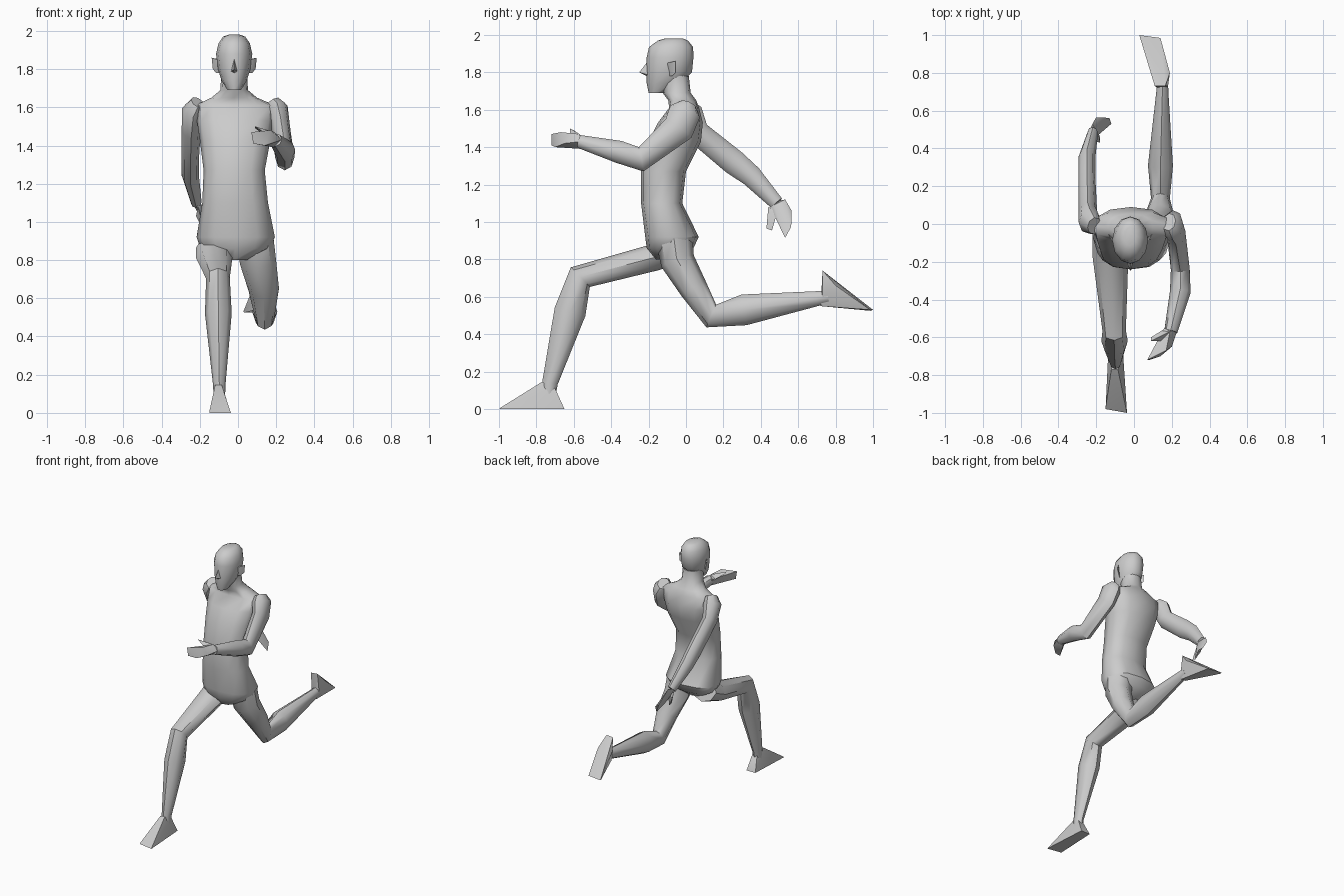
import bpy, bmesh, math
from mathutils import Vector


def finish(name, bm):
    bmesh.ops.recalc_face_normals(bm, faces=bm.faces[:])
    me = bpy.data.meshes.new(name)
    bm.to_mesh(me)
    bm.free()
    ob = bpy.data.objects.new(name, me)
    bpy.context.collection.objects.link(ob)
    return ob


def loft(name, rings, n=8, level=False, power=1.0):
    """Skin rings (x, y, z, half width, half depth); level keeps rings flat."""
    bm = bmesh.new()
    pts = [Vector(r[:3]) for r in rings]
    loops = []
    for i, r in enumerate(rings):
        t = Vector((0, 0, 1))
        if not level:
            t = Vector()
            if i > 0:
                t += (pts[i] - pts[i - 1]).normalized()
            if i < len(pts) - 1:
                t += (pts[i + 1] - pts[i]).normalized()
            t.normalize()
        side = Vector((1, 0, 0))
        side = (side - t * side.dot(t)).normalized()
        up = t.cross(side)
        loop = []
        for k in range(n):
            a = 2 * math.pi * k / n
            c, s = math.cos(a), math.sin(a)
            c = math.copysign(abs(c) ** power, c)
            s = math.copysign(abs(s) ** power, s)
            loop.append(bm.verts.new(pts[i] + side * c * r[3] + up * s * r[4]))
        loops.append(loop)
    for a, b in zip(loops, loops[1:]):
        for k in range(n):
            j = (k + 1) % n
            bm.faces.new((a[k], a[j], b[j], b[k]))
    bm.faces.new(loops[0])
    bm.faces.new(loops[-1])
    return finish(name, bm)


def hull(name, points):
    bm = bmesh.new()
    for p in points:
        bm.verts.new(p)
    res = bmesh.ops.convex_hull(bm, input=bm.verts[:])
    loose = [v for v in bm.verts if not v.link_faces]
    bmesh.ops.delete(bm, geom=loose, context='VERTS')
    return finish(name, bm)


# torso and neck
loft("torso", [
    (-.02, -.10, .80, .07, .06),
    (-.015, -.085, .86, .18, .125),
    (-.012, -.075, .92, .205, .143),
    (-.015, -.13, 1.10, .172, .11),
    (-.02, -.12, 1.27, .16, .12),
    (-.015, -.06, 1.43, .185, .14),
    (-.015, -.03, 1.53, .20, .12),
    (-.015, -.01, 1.61, .21, .08),
    (-.02, -.02, 1.65, .12, .075),
    (-.02, -.05, 1.69, .072, .075),
    (-.02, -.06, 1.78, .068, .075)], n=12, level=True, power=.85)

# head
loft("head", [
    (-.02, -.155, 1.69, .035, .045),
    (-.02, -.12, 1.74, .066, .09),
    (-.02, -.09, 1.80, .085, .122),
    (-.02, -.085, 1.88, .095, .125),
    (-.02, -.08, 1.935, .082, .118),
    (-.02, -.07, 1.97, .058, .08),
    (-.02, -.065, 1.98, .03, .05)], n=12, level=True)

# nose and ears
hull("nose", [(-.04, -.195, 1.785), (0, -.195, 1.785), (-.02, -.25, 1.80),
              (-.02, -.20, 1.865), (-.02, -.20, 1.775)])
for s, side in ((-1, "right"), (1, "left")):
    hull(side + "_ear", [(-.02 + s * x, y, z) for x, y, z in (
        (.075, -.10, 1.85), (.075, -.09, 1.78), (.095, -.075, 1.78),
        (.118, -.055, 1.86), (.112, -.055, 1.80), (.09, -.10, 1.85))])

# leading leg
loft("front_leg", [
    (-.115, -.06, .86, .105, .085),
    (-.125, -.17, .81, .095, .072),
    (-.105, -.565, .705, .062, .073),
    (-.103, -.62, .52, .07, .085),
    (-.098, -.727, .14, .032, .042),
    (-.098, -.735, .06, .03, .035)])
hull("front_foot", [
    (-.15, -.98, 0), (-.037, -1.0, 0), (-.135, -.65, 0), (-.06, -.65, 0),
    (-.15, -.97, .008), (-.04, -.99, .008),
    (-.12, -.77, .145), (-.085, -.77, .145), (-.115, -.70, .11), (-.075, -.70, .11)])

# trailing leg
loft("back_leg", [
    (.085, -.065, .92, .10, .10),
    (.105, -.045, .79, .095, .092),
    (.135, .04, .645, .08, .076),
    (.14, .135, .497, .05, .066),
    (.14, .31, .53, .066, .083),
    (.15, .70, .59, .032, .04),
    (.15, .76, .60, .03, .035)])
hull("back_foot", [
    (.028, 1.0, .53), (.14, .985, .53), (.035, .985, .525),
    (.11, .73, .735), (.165, .73, .74), (.19, .80, .66), (.18, .73, .60),
    (.13, .72, .55), (.165, .72, .55), (.115, .73, .63)])

# left arm, swung forward
loft("left_arm", [
    (.185, .01, 1.625, .04, .05),
    (.205, -.005, 1.59, .058, .085),
    (.222, -.04, 1.50, .05, .085),
    (.245, -.24, 1.335, .05, .066),
    (.245, -.36, 1.375, .055, .06),
    (.195, -.57, 1.43, .035, .035)])
hull("left_hand", [
    (.23, -.56, 1.43), (.16, -.55, 1.45), (.19, -.55, 1.39), (.19, -.57, 1.47),
    (.20, -.65, 1.42), (.17, -.67, 1.48), (.14, -.70, 1.40),
    (.07, -.72, 1.47), (.08, -.72, 1.41), (.15, -.64, 1.40)])
hull("left_thumb", [
    (.19, -.57, 1.47), (.17, -.55, 1.43), (.15, -.62, 1.46), (.09, -.62, 1.50), (.09, -.60, 1.49)])

# right arm, swung back
loft("right_arm", [
    (-.21, -.01, 1.625, .04, .05),
    (-.235, .015, 1.58, .06, .075),
    (-.245, .06, 1.48, .05, .065),
    (-.25, .255, 1.32, .045, .068),
    (-.25, .35, 1.245, .045, .058),
    (-.218, .485, 1.10, .028, .038)])
hull("right_hand", [
    (-.245, .48, 1.11), (-.19, .47, 1.09), (-.215, .45, 1.08), (-.22, .53, 1.12),
    (-.20, .565, 1.06), (-.165, .565, 1.0), (-.12, .53, .915), (-.13, .56, .97),
    (-.19, .50, 1.01)])
hull("right_thumb", [
    (-.21, .44, 1.08), (-.19, .49, 1.06), (-.22, .48, 1.03), (-.18, .46, .955), (-.18, .43, .965)])

# smooth shading with the sharp creases kept
bpy.ops.object.select_all(action='SELECT')
bpy.context.view_layer.objects.active = bpy.data.objects["torso"]
bpy.ops.object.shade_smooth_by_angle(angle=math.radians(45))
